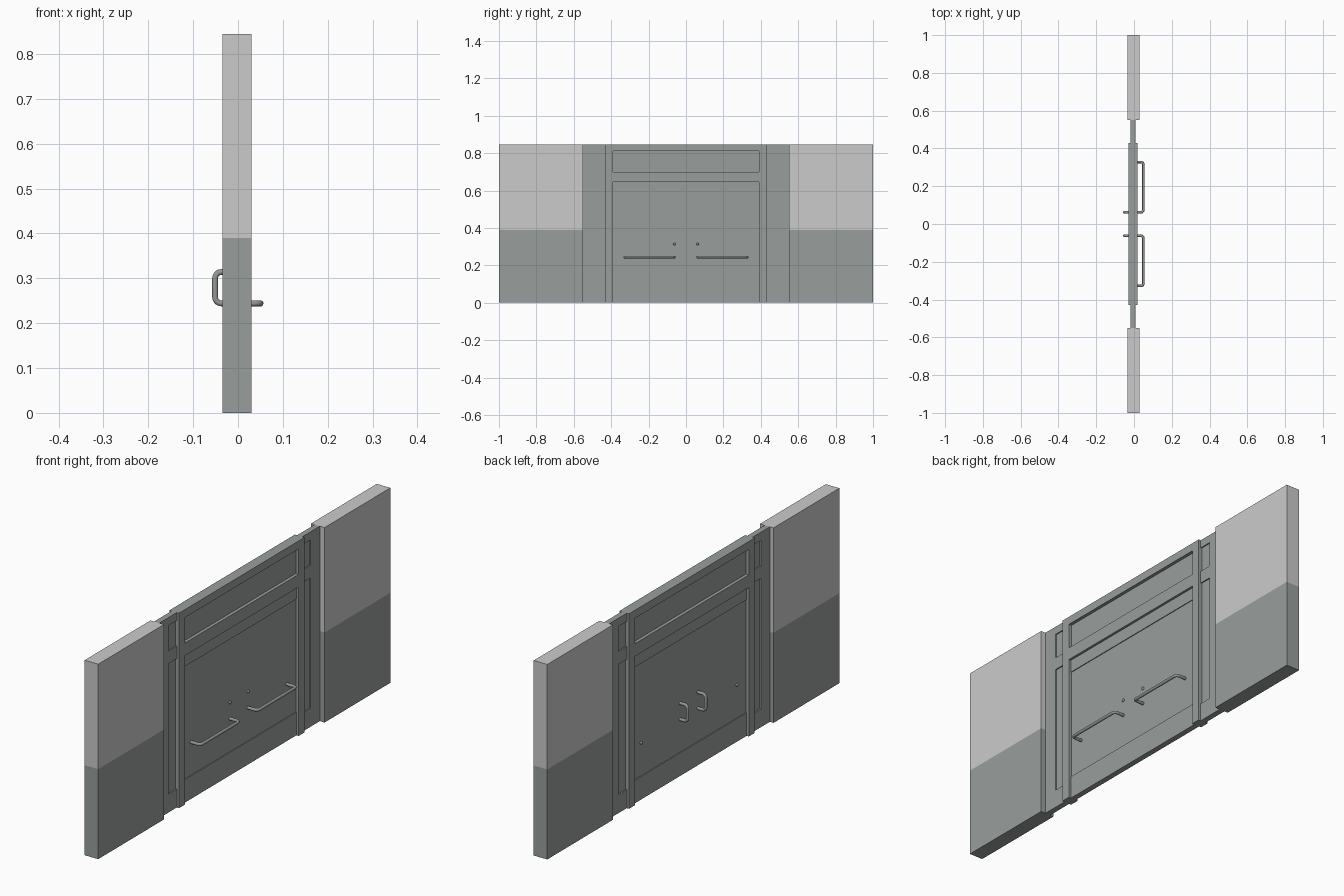
import bpy, bmesh, math
from mathutils import Vector

cube = bpy.data.objects.get("Cube")
if cube:
    bpy.data.objects.remove(cube, do_unlink=True)


def material(name, rgb):
    mat = bpy.data.materials.new(name)
    mat.use_nodes = True
    color = (*rgb, 1.0)
    mat.diffuse_color = color
    mat.node_tree.nodes["Principled BSDF"].inputs["Base Color"].default_value = color
    return mat


LIGHT = material("light grey plaster", (0.6, 0.6, 0.6))
DARK = material("blue grey paint", (0.317, 0.347, 0.34))
STEEL = material("handle steel", (0.3, 0.305, 0.305))

HEIGHT = 0.845
DADO = 0.39            # height of the colour change on the walls
MID = -0.005           # x of the door centre plane
POST_IN, POST_OUT, WALL_IN = 0.39, 0.43, 0.55


def add_mesh(name, bm, mats):
    mesh = bpy.data.meshes.new(name)
    bm.to_mesh(mesh)
    bm.free()
    for mat in mats:
        mesh.materials.append(mat)
    obj = bpy.data.objects.new(name, mesh)
    bpy.context.collection.objects.link(obj)
    return obj


def box_bmesh(x, y, z):
    bm = bmesh.new()
    bmesh.ops.create_cube(bm, size=1)
    for v in bm.verts:
        v.co = [lo + (c + 0.5) * (hi - lo) for c, (lo, hi) in zip(v.co, (x, y, z))]
    return bm


def slab(name, half_depth, y, z):
    """Painted box centred on the door plane."""
    return add_mesh(name, box_bmesh((MID - half_depth, MID + half_depth), y, z), [DARK])


def mirrored(side, lo, hi):
    return tuple(sorted((side * lo, side * hi)))


# Walls, split at the dado line into two colours
def wall(name, y):
    bm = box_bmesh((-0.035, 0.03), y, (0, HEIGHT))
    bmesh.ops.bisect_plane(bm, geom=bm.verts[:] + bm.edges[:] + bm.faces[:],
                           plane_co=(0, 0, DADO), plane_no=(0, 0, 1))
    for f in bm.faces:
        f.material_index = 0 if f.calc_center_median().z > DADO else 1
    add_mesh(name, bm, [LIGHT, DARK])


# Rounded rod that follows a path with filleted corners
def rod(name, path, radius=0.0068, fillet=0.014, steps=5):
    path = [Vector(p) for p in path]
    points = [path[0]]
    for a, b, c in zip(path, path[1:], path[2:]):
        u, w = (a - b).normalized(), (c - b).normalized()
        centre = b + (u + w) * fillet
        for i in range(steps + 1):
            t = i / steps * math.pi / 2
            points.append(centre - w * fillet * math.cos(t) - u * fillet * math.sin(t))
    points.append(path[-1])
    curve = bpy.data.curves.new(name, 'CURVE')
    curve.dimensions = '3D'
    curve.bevel_depth = radius
    curve.bevel_resolution = 3
    curve.use_fill_caps = True
    spline = curve.splines.new('POLY')
    spline.points.add(len(points) - 1)
    for p, co in zip(spline.points, points):
        p.co = (*co, 1)
    curve.materials.append(STEEL)
    obj = bpy.data.objects.new(name, curve)
    bpy.context.collection.objects.link(obj)
    bpy.ops.object.select_all(action='DESELECT')
    obj.select_set(True)
    bpy.context.view_layer.objects.active = obj
    bpy.ops.object.convert(target='MESH')
    bpy.ops.object.shade_smooth_by_angle(angle=math.radians(50))


# Domed bolt end on a door face
def bolt(name, x, y, z):
    bm = bmesh.new()
    bmesh.ops.create_uvsphere(bm, u_segments=12, v_segments=8, radius=0.0068)
    bmesh.ops.translate(bm, vec=(x, y, z), verts=bm.verts)
    for f in bm.faces:
        f.smooth = True
    add_mesh(name, bm, [STEEL])


FRAME, STRIP, PANE = 0.023, 0.0125, 0.009
BAND_LOW, BAND_HIGH, TOP_RAIL = 0.645, 0.70, 0.81

# Door frame: top rail, header, transom and recessed door
inner = (-POST_IN, POST_IN)
slab("top_rail", FRAME, inner, (TOP_RAIL, HEIGHT))
slab("header", FRAME, inner, (BAND_LOW, BAND_HIGH))
slab("transom_panel", PANE, inner, (BAND_HIGH, TOP_RAIL))
slab("door_panel", PANE, inner, (0.1, 0.59))
slab("door_top_rail", STRIP, inner, (0.59, BAND_LOW))
slab("door_bottom_rail", STRIP, inner, (0, 0.1))

GRIP_Y, BAR_END = 0.062, 0.328
GRIP_Z, GRIP_TOP = 0.244, 0.314

for side, label in ((1, "back"), (-1, "front")):
    wall(label + "_wall", mirrored(side, WALL_IN, 1))
    slab(label + "_post", FRAME, mirrored(side, POST_IN, POST_OUT), (0, HEIGHT))

    # Narrow side strip with two recessed panes
    slab(label + "_strip_stile", STRIP, mirrored(side, 0.487, WALL_IN), (0, HEIGHT))
    pane_y = mirrored(side, POST_OUT, 0.487)
    for part, z in (("bottom", (0, 0.08)), ("middle", (BAND_LOW, BAND_HIGH)),
                    ("top", (TOP_RAIL, HEIGHT))):
        slab(f"{label}_strip_{part}_rail", STRIP, pane_y, z)
    slab(label + "_strip_lower_pane", 0.007, pane_y, (0.08, BAND_LOW))
    slab(label + "_strip_upper_pane", 0.007, pane_y, (BAND_HIGH, TOP_RAIL))

    # Long push bar on one face, upright grip on the other
    g, e = side * GRIP_Y, side * BAR_END
    rod(label + "_push_bar", [(MID, g, GRIP_Z), (0.05, g, GRIP_Z),
                              (0.05, e, GRIP_Z), (MID, e, GRIP_Z)])
    rod(label + "_pull_grip", [(MID, g, GRIP_Z), (-0.051, g, GRIP_Z),
                               (-0.051, g, GRIP_TOP), (MID, g, GRIP_TOP)])
    bolt(label + "_grip_bolt", MID + PANE, g, GRIP_TOP)
    bolt(label + "_bar_bolt", MID - PANE, e, GRIP_Z)
